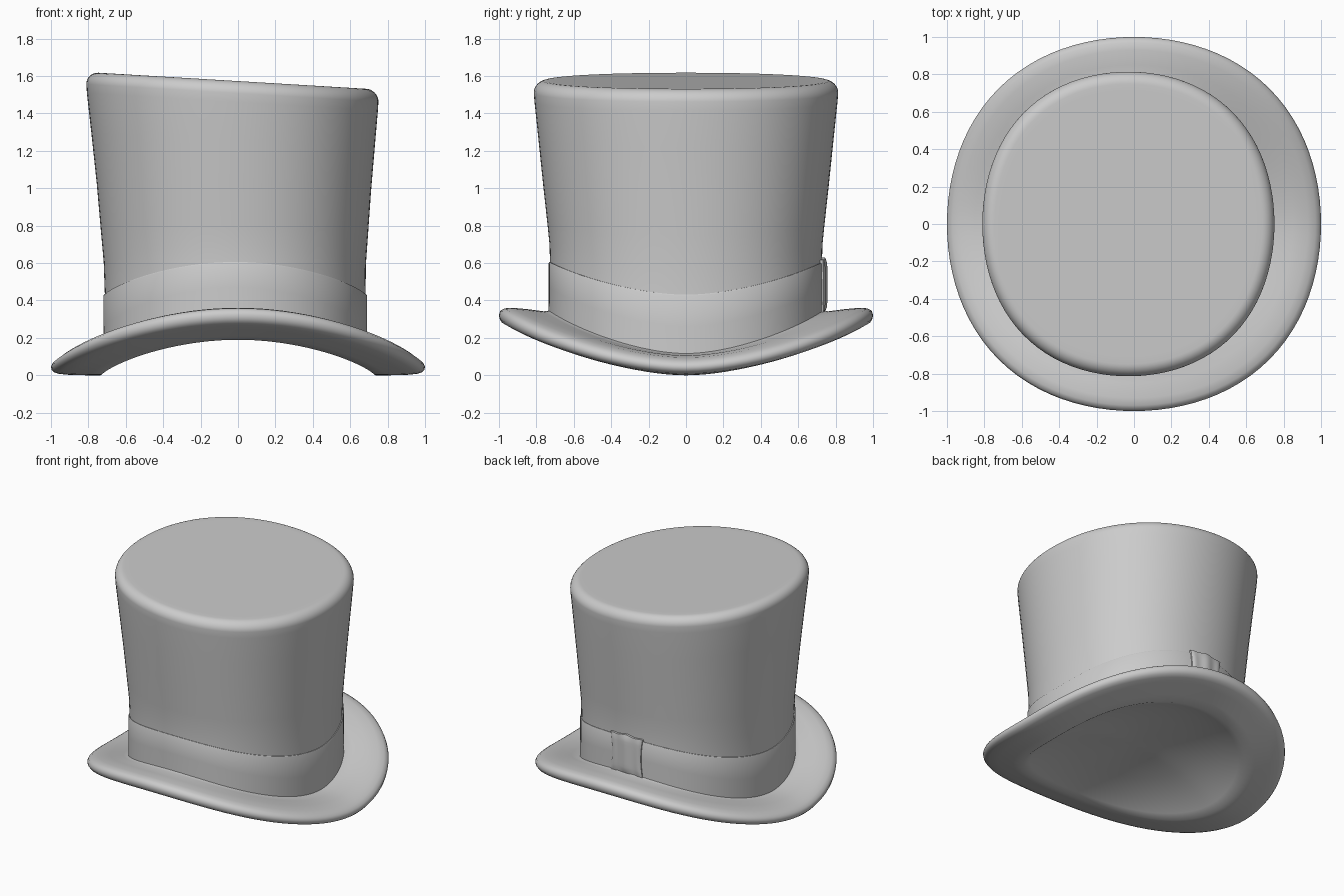
import bpy
from math import sin, cos, pi

if "Cube" in bpy.data.objects:
    bpy.data.objects.remove(bpy.data.objects["Cube"])

SEG = 96


def make_mesh(name, verts, faces, angle=45):
    me = bpy.data.meshes.new(name)
    me.from_pydata(verts, [], faces)
    me.update()
    ob = bpy.data.objects.new(name, me)
    bpy.context.collection.objects.link(ob)
    bpy.ops.object.select_all(action='DESELECT')
    bpy.context.view_layer.objects.active = ob
    ob.select_set(True)
    bpy.ops.object.shade_smooth_by_angle(angle=angle * pi / 180)
    return ob


def loft(name, rings, start=None, end=None, angle=45):
    """Slightly squared oval rings (rx, ry, centre x, z at sides, z at front/back, tilt)."""
    verts, faces = [], []
    for rx, ry, cx, zs, zf, tilt in rings:
        for j in range(SEG):
            a = 2 * pi * j / SEG
            q = 1 + .024 * sin(2 * a) ** 2
            x, y = cx + rx * q * cos(a), ry * q * sin(a)
            verts.append((x, y, zs + (zf - zs) * abs(sin(a)) ** 1.8 + tilt * x))
    for i in range(len(rings) - 1):
        for j in range(SEG):
            k = (j + 1) % SEG
            faces.append((i * SEG + j, i * SEG + k, (i + 1) * SEG + k, (i + 1) * SEG + j))
    for point, first, flip in ((start, 0, True), (end, (len(rings) - 1) * SEG, False)):
        if point:
            verts.append(point)
            c = len(verts) - 1
            for j in range(SEG):
                e = (first + j, first + (j + 1) % SEG)
                faces.append((e[1], e[0], c) if flip else (e[0], e[1], c))
    return make_mesh(name, verts, faces, angle)


# brim: shallow inner hollow, underside, rolled edge, upper side
profile = [(.20, .23, .245), (.40, .185, .235), (.58, .11, .22), (.69, .035, .20),
           (.735, .0, .19), (.80, .0, .212), (.90, .002, .246), (.96, .008, .268),
           (.985, .017, .282), (.997, .031, .302), (1.0, .047, .324), (.992, .064, .346),
           (.97, .08, .358), (.93, .095, .361), (.85, .106, .354), (.76, .108, .342)]
rings = [(r, r, 0, zs, zf, 0) for r, zs, zf in profile]
rings += [(.715, .738, -.012, .112, .345, 0), (.67, .69, -.015, .13, .36, 0)]
loft("brim", rings, start=(0, 0, .25))

# crown: flaring body with rounded, tilted top
crown = [(.697, .727, -.015, .10, .33, 0), (.697, .727, -.015, .43, .60, 0),
         (.701, .730, -.017, .60, .70, -.005), (.714, .740, -.019, .76, .80, -.015),
         (.733, .764, -.022, 1.0, 1.02, -.03), (.757, .789, -.026, 1.25, 1.26, -.045),
         (.778, .810, -.03, 1.46, 1.46, -.06)]
for i in range(9):
    a = i / 8 * pi / 2
    d = .065 * (1 - cos(a))
    z = 1.508 + .065 * sin(a)
    crown.append((.781 - d, .814 - d, -.03, z, z, -.06))
crown.append((.68, .71, -.03, 1.573, 1.573, -.06))
loft("crown", crown, end=(-.03, 0, 1.573 + .0018))

# hat band
loft("hat_band", [(.706, .735, -.015, .10, .335, 0), (.705, .734, -.015, .26, .47, 0),
                  (.705, .734, -.015, .425, .600, 0), (.702, .731, -.015, .431, .606, 0),
                  (.685, .715, -.015, .431, .606, 0)])

# folded ribbon tab at the back of the band
NU, NV = 24, 12
verts, faces = [], []
for layer in (0, 1):
    for v in range(NV + 1):
        t = v / NV * 2 - 1
        for u in range(NU + 1):
            s = u / NU * 2 - 1
            x = -.02 + s * (.118 + .013 * t * t)
            edge = (1 - s ** 8) * (1 - t ** 8)
            thick = (.010 + .008 * edge + .004 * edge * cos(2 * pi * s)) if layer else -.015
            y = .734 * (1 - ((x + .015) / .705) ** 2) ** .5 + thick
            verts.append((x, y, .485 + .14 * t - .012 * s * s + .004 * cos(2 * pi * s) * t))
W, N = NU + 1, (NU + 1) * (NV + 1)
for v in range(NV):
    for u in range(NU):
        a = v * W + u
        faces.append((a, a + 1, a + 1 + W, a + W))
        faces.append((N + a, N + a + W, N + a + 1 + W, N + a + 1))
border = ([u for u in range(NU)] + [v * W + NU for v in range(NV)]
          + [NV * W + u for u in range(NU, 0, -1)] + [v * W for v in range(NV, 0, -1)])
for i, a in enumerate(border):
    b = border[(i + 1) % len(border)]
    faces.append((b, a, N + a, N + b))
make_mesh("ribbon_tab", verts, faces)
